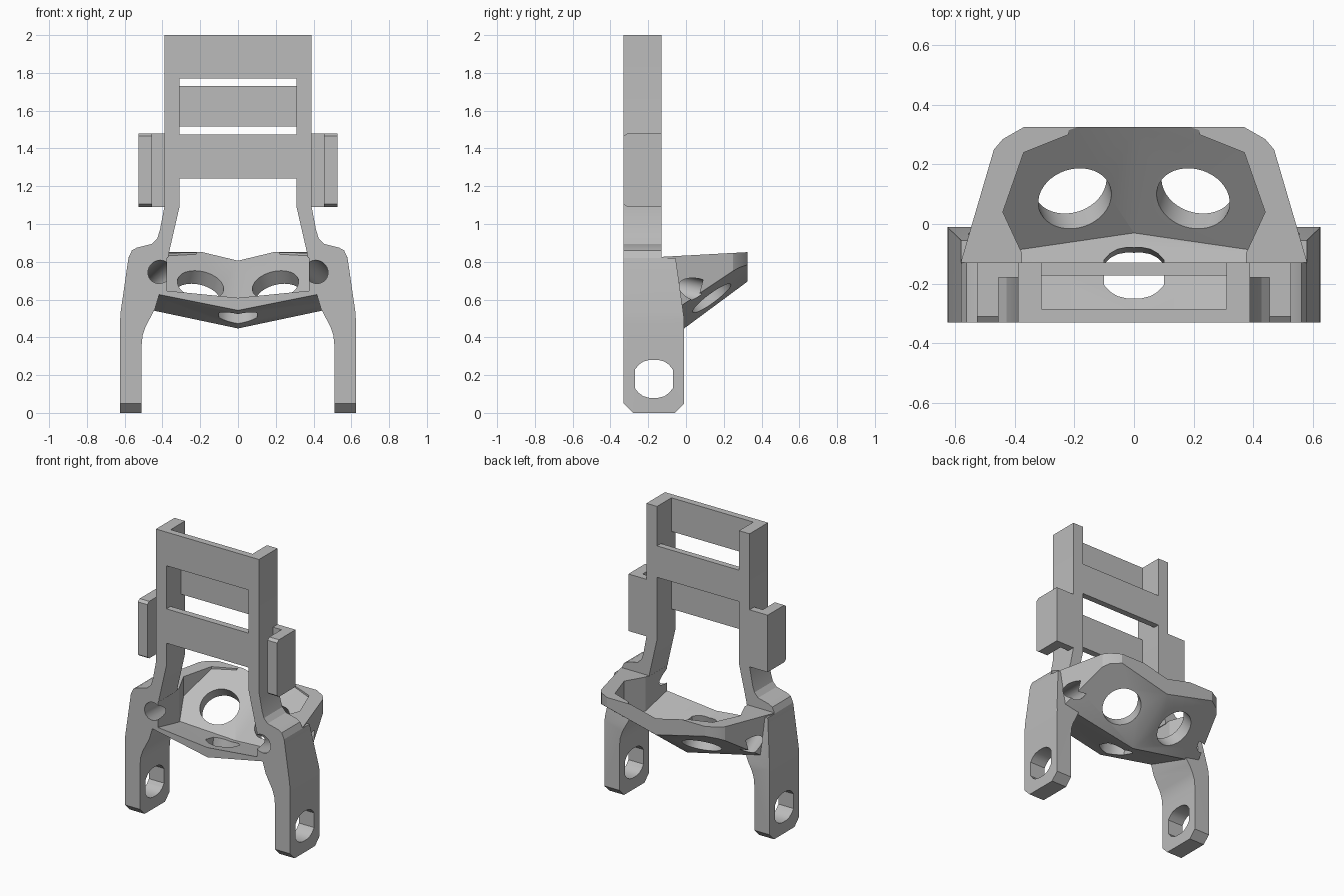
import bpy, bmesh
from mathutils import Vector

if "Cube" in bpy.data.objects:
    bpy.data.objects.remove(bpy.data.objects["Cube"])

grey = bpy.data.materials.new("light_grey")
grey.use_nodes = True
grey.diffuse_color = (0.5, 0.5, 0.5, 1)
grey.node_tree.nodes["Principled BSDF"].inputs["Base Color"].default_value = (0.5, 0.5, 0.5, 1)

FRONT, BACK, LEG_BACK = -0.33, -0.13, -0.01


def make(name, bm):
    bmesh.ops.recalc_face_normals(bm, faces=bm.faces[:])
    mesh = bpy.data.meshes.new(name)
    bm.to_mesh(mesh)
    bm.free()
    ob = bpy.data.objects.new(name, mesh)
    bpy.context.collection.objects.link(ob)
    mesh.materials.append(grey)
    return ob


def prism(points, base, depth):
    """Extrude a closed outline; base maps each 2D point to 3D."""
    bm = bmesh.new()
    face = bm.faces.new([bm.verts.new(base(a, b)) for a, b in points])
    ext = bmesh.ops.extrude_face_region(bm, geom=[face])["geom"]
    bmesh.ops.translate(bm, vec=depth, verts=[v for v in ext if isinstance(v, bmesh.types.BMVert)])
    bmesh.ops.recalc_face_normals(bm, faces=bm.faces[:])
    return bm


def trim(bm, co, normal):
    """Remove everything on the normal's side of a plane and close the cut."""
    res = bmesh.ops.bisect_plane(bm, geom=bm.verts[:] + bm.edges[:] + bm.faces[:],
                                 plane_co=co, plane_no=Vector(normal).normalized(), clear_outer=True)
    edges = [e for e in res["geom_cut"] if isinstance(e, bmesh.types.BMEdge) and e.is_boundary]
    if edges:
        bmesh.ops.edgeloop_fill(bm, edges=edges)


def box(name, x0, x1, y0, y1, z0, z1):
    pts = [(x0, y0), (x1, y0), (x1, y1), (x0, y1)]
    return make(name, prism(pts, lambda a, b: (a, b, z0), (0, 0, z1 - z0)))


def mirrored(points):
    return points + [(-x, y) for x, y in reversed(points)]


def drill(name, centre, axis, radius, length):
    bm = bmesh.new()
    bmesh.ops.create_cone(bm, cap_ends=True, segments=40, radius1=radius, radius2=radius, depth=length)
    ob = make(name, bm)
    ob.rotation_euler = Vector(axis).to_track_quat("Z", "Y").to_euler()
    ob.location = centre
    ob.hide_render = True
    return ob


def cut(ob, cutters):
    bpy.context.view_layer.objects.active = ob
    for c in cutters:
        mod = ob.modifiers.new("cut", "BOOLEAN")
        mod.operation, mod.solver, mod.object = "DIFFERENCE", "EXACT", c
        bpy.ops.object.modifier_apply(modifier=mod.name)


# Flat-sided round hole outline, shared by the feet and the cradle floor
quarter = [(0.1, -0.05), (0.1, 0.05), (0.08, 0.075), (0.055, 0.092), (0.025, 0.1)]
slot = mirrored(quarter[1:])
slot = slot + [(-x, -y) for x, y in slot]

# Cutters: cradle cavity, lens holes, pin holes, floor hole, foot holes
hollow = mirrored([(0.375, -0.5), (0.375, -0.1), (0.44, 0.04), (0.37, 0.24), (0.22, 0.3), (0.22, 0.5)])
bm = prism(hollow, lambda a, b: (a, b, 0.3), (0, 0, 0.58))
for s in (1, -1):
    trim(bm, (0, -0.03, 0.543), (s * 0.24, 0.74, -1))
    trim(bm, (0, -0.03, 0.543), (s * 0.1, -0.22, -1))
cavity = make("cavity_cutter", bm)
lenses = [drill("lens_cutter", (s * 0.2, 0.09, 0.67), (s * -0.24, -0.74, 1), 0.125, 0.4) for s in (1, -1)]
pins = [drill("pin_cutter", (s * 0.46, -0.16, 0.705), (s * 0.12, 0.45, -0.11), 0.06, 0.5) for s in (1, -1)]
floor_hole = make("floor_cutter", prism(slot, lambda a, b: (a, -0.225 + b * 0.9, 0.3), (0, 0.1, 0.45)))
feet = make("foot_cutter", prism(slot, lambda a, b: (-1, -0.17 + a, 0.18 + b), (2, 0, 0)))
cutters = [cavity, floor_hole, feet] + lenses + pins

parts = []

# Cradle: faceted shell with a keeled underside
rim = mirrored([(0.52, FRONT), (0.58, -0.125), (0.47, 0.25), (0.44, 0.285), (0.37, 0.325)])
bm = prism(rim, lambda a, b: (a, b, 0.3), (0, 0, 0.7))
trim(bm, (0, BACK, 0.826), (0, -0.055, 1))
for s in (1, -1):
    trim(bm, (0, -0.01, 0.447), (s * 0.24, 0.74, -1))
    trim(bm, (0, -0.01, 0.447), (s * 0.2, -0.3, -1))
cradle = make("cradle", bm)
cut(cradle, [cavity, floor_hole] + lenses + pins)
parts.append(cradle)

# Side members, mirrored left and right
post = [(0.39, 2), (0.39, 1.09), (0.413, 0.97), (0.427, 0.925), (0.455, 0.895), (0.535, 0.875),
        (0.562, 0.86), (0.58, 0.82), (0.37, 0.82), (0.365, 0.85), (0.31, 1.09), (0.31, 2)]
leg = [(0.58, 0.82), (0.622, 0.53), (0.625, 0.47), (0.625, 0), (0.51, 0), (0.51, 0.36), (0.505, 0.41),
       (0.49, 0.455), (0.44, 0.55), (0.38, 0.75), (0.37, 0.82)]
for s, side in ((1, "left"), (-1, "right")):
    upright = make(side + "_post", prism(post, lambda a, b: (s * a, FRONT, b), (0, BACK - FRONT, 0)))
    bm = prism(leg, lambda a, b: (s * a, FRONT, b), (0, LEG_BACK - FRONT, 0))
    trim(bm, (0, FRONT + 0.05, 0), (0, -1, -1))
    trim(bm, (0, LEG_BACK - 0.05, 0), (0, 1, -1))
    trim(bm, (0, LEG_BACK, 0.5), (0, 1, 0.14))
    lower = make(side + "_leg", bm)
    cut(lower, [cavity, feet, pins[0 if s > 0 else 1]])
    # L-shaped side bracket: web plus flange with chamfered front corners
    xs = sorted((s * 0.385, s * 0.46))
    web = box(side + "_bracket_web", *xs, -0.18, BACK, 1.09, 1.48)
    edge = [(BACK, 1.09), (BACK, 1.48), (FRONT + 0.02, 1.48), (FRONT, 1.465), (FRONT, 1.105), (FRONT + 0.02, 1.09)]
    flange = make(side + "_bracket_flange", prism(edge, lambda a, b: (s * 0.455, a, b), (s * 0.072, 0, 0)))
    parts += [upright, lower, web, flange]

# Cross bars: top and lower flush with the front, middle one at the back
for name, y0, y1, z0, z1 in (("top_bar", FRONT, -0.285, 1.77, 2), ("middle_bar", -0.172, BACK, 1.515, 1.73),
                             ("lower_bar", FRONT, -0.285, 1.24, 1.475)):
    parts.append(box(name, -0.315, 0.315, y0, y1, z0, z1))

for c in cutters:
    bpy.data.objects.remove(c)

# Smooth only the curved surfaces
bpy.ops.object.select_all(action="DESELECT")
for ob in parts:
    ob.select_set(True)
bpy.context.view_layer.objects.active = cradle
bpy.ops.object.shade_smooth_by_angle(angle=0.4)
